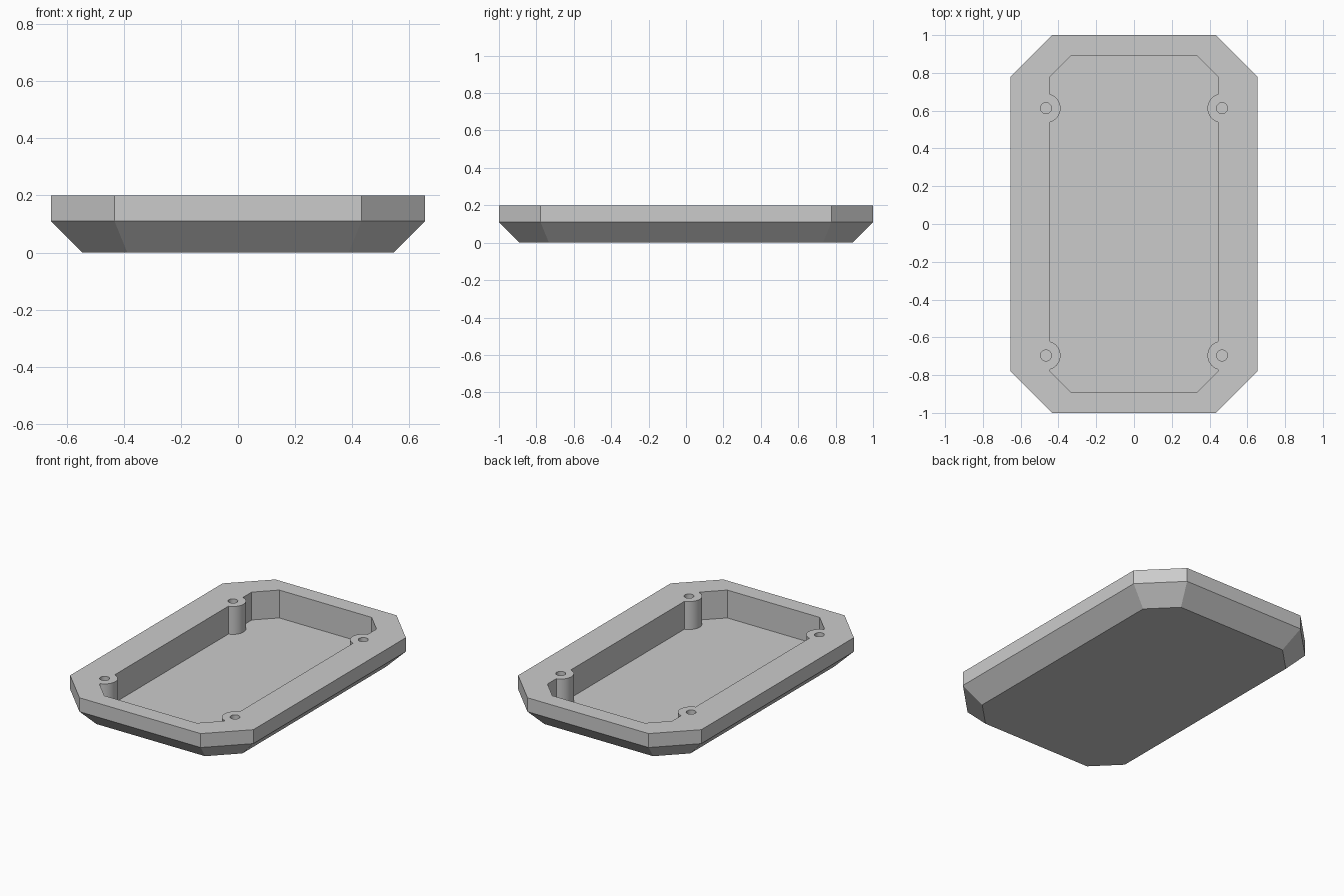
import bpy, bmesh, math

if "Cube" in bpy.data.objects:
    bpy.data.objects.remove(bpy.data.objects["Cube"], do_unlink=True)

HEIGHT, RIM, FLOOR = 0.2, 0.11, 0.02
ABOVE = HEIGHT + 0.1

grey = bpy.data.materials.new("plain grey")
grey.use_nodes = True
colour = (0.6, 0.6, 0.6, 1)
grey.diffuse_color = colour
grey.node_tree.nodes["Principled BSDF"].inputs["Base Color"].default_value = colour


def octagon(hx, hy, cut):
    """Rectangle with chamfered corners, counter-clockwise."""
    return [(hx, cut - hy), (hx, hy - cut), (hx - cut, hy), (cut - hx, hy),
            (-hx, hy - cut), (-hx, cut - hy), (cut - hx, -hy), (hx - cut, -hy)]


def circle(cx, cy, r, n=48):
    return [(cx + r * math.cos(2 * math.pi * i / n),
             cy + r * math.sin(2 * math.pi * i / n)) for i in range(n)]


def add_loft(bm, sections):
    """Closed solid through (outline, z) sections, bottom to top."""
    rings = [[bm.verts.new((x, y, z)) for x, y in pts] for pts, z in sections]
    bm.faces.new(rings[0][::-1])
    bm.faces.new(rings[-1])
    for low, high in zip(rings, rings[1:]):
        for i in range(len(low)):
            j = (i + 1) % len(low)
            bm.faces.new((low[i], low[j], high[j], high[i]))


def make_object(name, solids):
    bm = bmesh.new()
    for sections in solids:
        add_loft(bm, sections)
    mesh = bpy.data.meshes.new(name)
    bm.to_mesh(mesh)
    bm.free()
    mesh.materials.append(grey)
    obj = bpy.data.objects.new(name, mesh)
    bpy.context.collection.objects.link(obj)
    return obj


def subtract(target, cutter):
    cutter.hide_render = True
    mod = target.modifiers.new("cut", "BOOLEAN")
    mod.operation, mod.solver, mod.object = "DIFFERENCE", "EXACT", cutter
    bpy.ops.object.select_all(action="DESELECT")
    bpy.context.view_layer.objects.active = target
    target.select_set(True)
    bpy.ops.object.modifier_apply(modifier=mod.name)
    bpy.data.objects.remove(cutter, do_unlink=True)


# Tray body: sloped underside, upright rim
body = make_object("tray_body", [[
    (octagon(0.545, 0.89, 0.157), 0),
    (octagon(0.655, 1.0, 0.222), RIM),
    (octagon(0.655, 1.0, 0.222), HEIGHT)]])

# Cavity, leaving a screw post standing near each corner
posts = [(sx * 0.466, y) for sx in (-1, 1) for y in (0.613, -0.696)]
cavity_outline = octagon(0.446, 0.893, 0.116)
cavity = make_object("cavity_cutter", [[(cavity_outline, FLOOR), (cavity_outline, ABOVE)]])
post_solids = make_object("post_cutter", [
    [(circle(x, y, 0.077), -0.1), (circle(x, y, 0.077), ABOVE + 0.1)] for x, y in posts])
subtract(cavity, post_solids)
subtract(body, cavity)

# Screw holes down the posts
holes = make_object("hole_cutter", [
    [(circle(x, y, 0.029, 32), FLOOR), (circle(x, y, 0.029, 32), ABOVE)] for x, y in posts])
subtract(body, holes)

bpy.ops.object.shade_smooth_by_angle(angle=math.radians(25))
